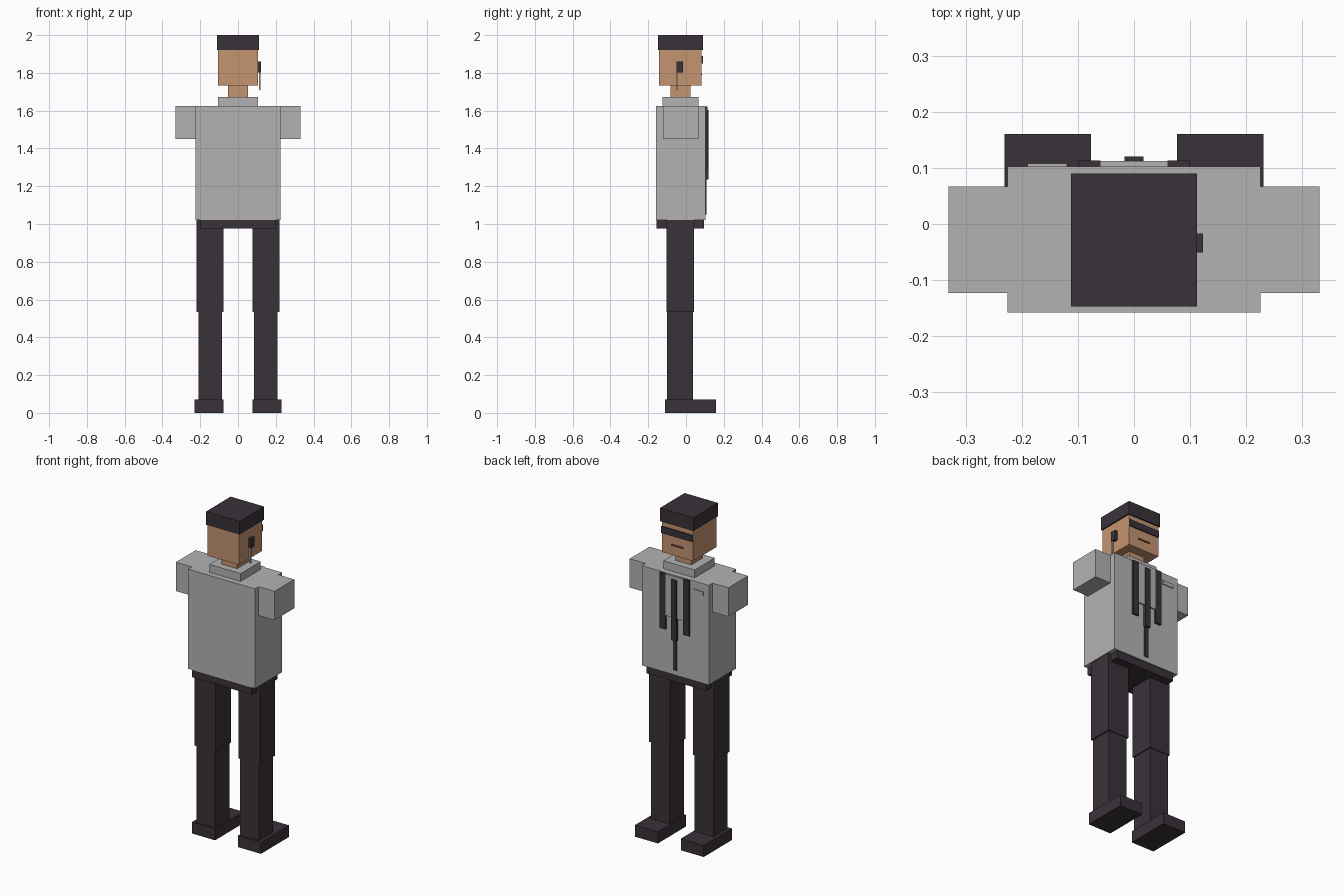
import bpy, bmesh

if "Cube" in bpy.data.objects:
    bpy.data.objects.remove(bpy.data.objects["Cube"])


def material(name, rgb):
    m = bpy.data.materials.new(name)
    m.diffuse_color = (*rgb, 1)
    m.use_nodes = True
    m.node_tree.nodes["Principled BSDF"].inputs["Base Color"].default_value = m.diffuse_color
    return m


DARK = material("charcoal", (0.042, 0.032, 0.041))
GREY = material("shirt_grey", (0.45, 0.45, 0.45))
SKIN = material("skin", (0.56, 0.30, 0.17))
BROWN = material("mouth_brown", (0.12, 0.05, 0.035))


def box(name, mat, x, y, z):
    """Axis-aligned box from (min, max) pairs."""
    bm = bmesh.new()
    bmesh.ops.create_cube(bm, size=1)
    for v in bm.verts:
        for i, (lo, hi) in enumerate((x, y, z)):
            v.co[i] = lo if v.co[i] < 0 else hi
    me = bpy.data.meshes.new(name)
    bm.to_mesh(me)
    bm.free()
    me.materials.append(mat)
    ob = bpy.data.objects.new(name, me)
    bpy.context.collection.objects.link(ob)
    return ob


def pair(name, mat, x, y, z):
    """A box on each side of the body."""
    box(name + "_right", mat, x, y, z)
    box(name + "_left", mat, (-x[1], -x[0]), y, z)


# Head
box("hat", DARK, (-.112, .112), (-.147, .09), (1.92, 2.0))
box("head", SKIN, (-.105, .105), (-.142, .082), (1.732, 1.92))
box("neck", SKIN, (-.053, .053), (-.083, .024), (1.67, 1.732))
box("sunglasses", DARK, (-.105, .105), (.082, .089), (1.85, 1.89))
box("mouth", BROWN, (-.042, .042), (.082, .086), (1.788, 1.798))

# Earpiece and cord
box("earpiece", DARK, (.105, .123), (-.051, -.017), (1.802, 1.86))
box("earpiece_cord", GREY, (.110, .119), (-.051, -.042), (1.71, 1.802))

# Torso
box("collar", GREY, (-.105, .105), (-.125, .067), (1.625, 1.673))
box("torso", GREY, (-.225, .225), (-.158, .1025), (1.02, 1.625))
pair("sleeve", GREY, (.225, .331), (-.123, .067), (1.45, 1.625))
box("belt", DARK, (-.2, .2), (-.156, .094), (.975, 1.02))

# Chest details on the +y side
box("shirt_panel", GREY, (-.06, .06), (.1025, .112), (1.37, 1.622))
pair("lapel", DARK, (.06, .1), (.1025, .113), (1.285, 1.622))
box("tie", DARK, (-.017, .017), (.1025, .12), (1.235, 1.603))
box("jacket_seam", DARK, (-.013, .013), (.1025, .108), (1.05, 1.235))
box("pocket_flap", GREY, (-.19, -.119), (.1025, .108), (1.553, 1.577))

# Legs
pair("thigh", DARK, (.077, .219), (-.104, .043), (.535, 1.02))
pair("shin", DARK, (.084, .21), (-.1, .038), (.07, .535))
pair("shoe", DARK, (.077, .231), (-.11, .16), (0, .07))
